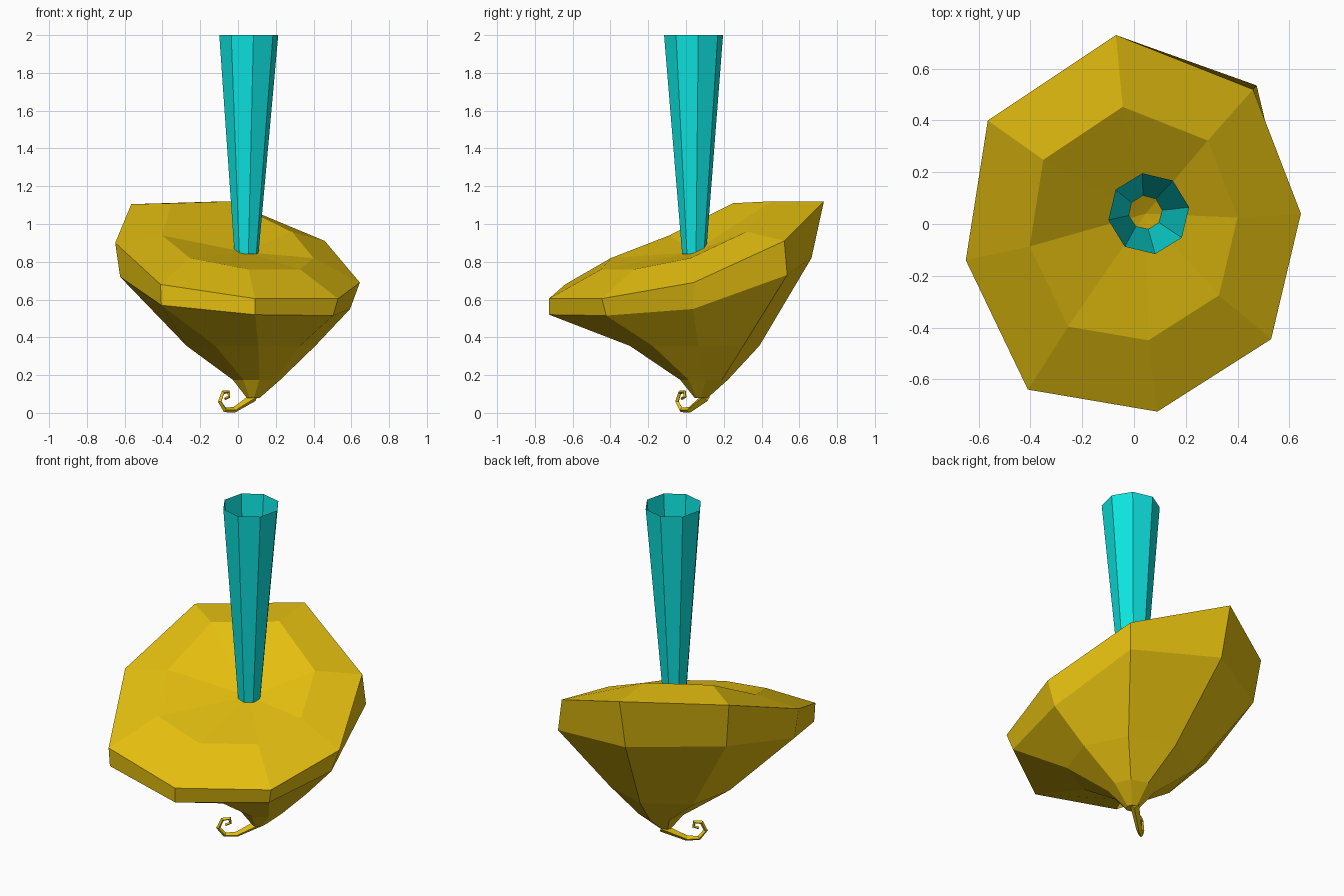
import bpy
import math
from mathutils import Vector

cube = bpy.data.objects.get("Cube")
if cube:
    bpy.data.objects.remove(cube, do_unlink=True)


def make_material(name, color):
    mat = bpy.data.materials.new(name)
    mat.use_nodes = True
    mat.diffuse_color = color
    mat.node_tree.nodes["Principled BSDF"].inputs["Base Color"].default_value = color
    return mat


gold = make_material("golden yellow", (0.78, 0.52, 0.005, 1))
teal = make_material("turquoise", (0.004, 0.78, 0.75, 1))


def circle(center, radius, angles):
    c = Vector(center)
    return [c + radius * Vector((math.cos(a), math.sin(a), 0)) for a in angles]


def loft(name, rings, mat, top_point=None, cap_bottom=False):
    """Skin equal rings, listed from bottom to top, with flat faces."""
    n = len(rings[0])
    verts = [v for ring in rings for v in ring]
    faces = []
    for r in range(len(rings) - 1):
        for i in range(n):
            j = (i + 1) % n
            faces.append((r * n + i, r * n + j, r * n + n + j, r * n + n + i))
    if cap_bottom:
        faces.append(tuple(reversed(range(n))))
    if top_point:
        last = len(verts) - n
        verts.append(Vector(top_point))
        faces += [(last + i, last + (i + 1) % n, len(verts) - 1) for i in range(n)]
    mesh = bpy.data.meshes.new(name)
    mesh.from_pydata(verts, [], faces)
    mesh.materials.append(mat)
    obj = bpy.data.objects.new(name, mesh)
    bpy.context.collection.objects.link(obj)
    return obj


# Tilted eight-sided cap: rim x, y, z, then inner height, lower height, lower scale
corners = [
    (-0.07, 0.73, 1.12, 1.12, 0.82, 0.91),
    (-0.565, 0.4, 1.105, 1.11, 0.84, 0.94),
    (-0.65, -0.14, 0.9, 0.94, 0.72, 0.96),
    (-0.41, -0.64, 0.68, 0.82, 0.57, 0.99),
    (0.09, -0.725, 0.605, 0.76, 0.52, 1.0),
    (0.53, -0.445, 0.605, 0.76, 0.515, 0.95),
    (0.645, 0.04, 0.69, 0.82, 0.55, 0.92),
    (0.46, 0.52, 0.91, 0.96, 0.73, 1.03),
]
rim = [Vector(c[:3]) for c in corners]
inner = [Vector((c[0] * 0.62, c[1] * 0.62, c[3])) for c in corners]
lower = [Vector((c[0] * c[5], c[1] * c[5], c[4])) for c in corners]
angles = [math.atan2(c[1], c[0]) for c in corners]
waist = circle((0.065, 0.045, 0.355), 0.345, angles)
neck = circle((0.097, 0.095, 0.175), 0.127, angles)
tip = circle((0.08, 0.08, 0.08), 0.035, angles)
loft("cap_body", [tip, neck, waist, lower, rim, inner], gold,
     top_point=(0.045, 0.04, 0.85), cap_bottom=True)

# Open, flared eight-sided tube
tube_angles = [math.radians(9 + 45 * i) for i in range(8)]
loft("tube", [circle((0.045, 0.043, 0.84), 0.064, tube_angles),
              circle((0.057, 0.04, 2.0), 0.158, tube_angles)], teal)

# Curled tail in a diagonal upright plane: x, z, thickness
tail_path = [
    (0.085, 0.085, 2.2), (-0.02, 0.016, 1.4), (-0.07, 0.016, 1.2),
    (-0.097, 0.06, 1.1), (-0.08, 0.108, 1.0), (-0.05, 0.112, 0.9),
    (-0.047, 0.085, 0.8), (-0.068, 0.075, 0.7),
]
curve = bpy.data.curves.new("curled_tail", "CURVE")
curve.dimensions = "3D"
curve.bevel_depth = 0.011
curve.bevel_resolution = 0
curve.use_fill_caps = True
spline = curve.splines.new("POLY")
spline.use_smooth = False
spline.points.add(len(tail_path) - 1)
for point, (x, z, width) in zip(spline.points, tail_path):
    point.co = (x, 0.85 * x + 0.035, z, 1)
    point.radius = width
curve.materials.append(gold)
bpy.context.collection.objects.link(bpy.data.objects.new("curled_tail", curve))
